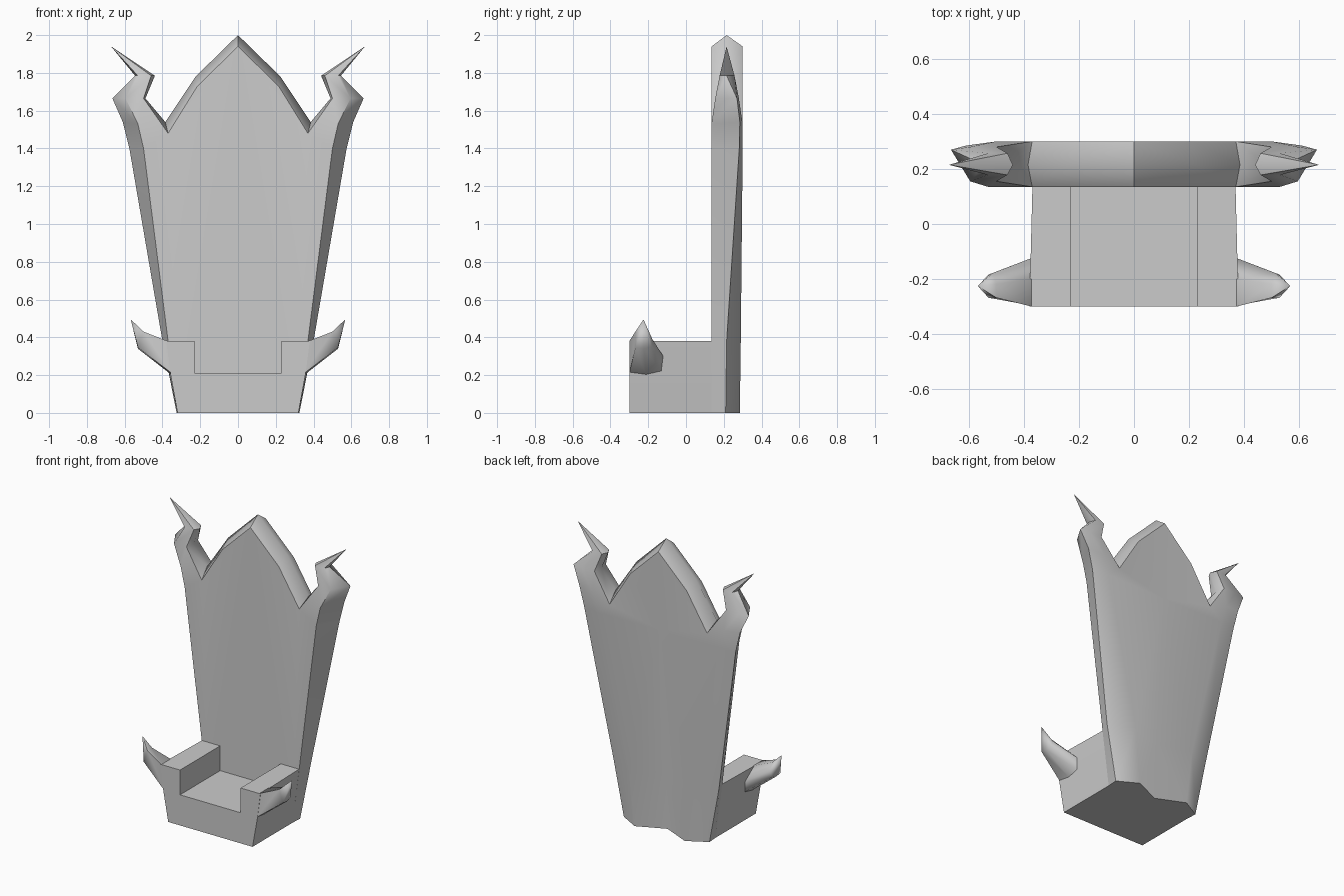
import bpy, bmesh, math
from mathutils import Vector

if "Cube" in bpy.data.objects:
    bpy.data.objects.remove(bpy.data.objects["Cube"])


def build(name, verts, faces, angle):
    """Make a half model (x >= 0), mirror it across x = 0 and shade it."""
    bm = bmesh.new()
    vs = [bm.verts.new(v) for v in verts]
    for f in faces:
        bm.faces.new([vs[i] for i in f])
    bmesh.ops.mirror(bm, geom=bm.verts[:] + bm.edges[:] + bm.faces[:],
                     axis='X', merge_dist=0.0005)
    bmesh.ops.remove_doubles(bm, verts=bm.verts[:], dist=0.0005)
    bmesh.ops.recalc_face_normals(bm, faces=bm.faces[:])
    me = bpy.data.meshes.new(name)
    bm.to_mesh(me)
    bm.free()
    ob = bpy.data.objects.new(name, me)
    bpy.context.collection.objects.link(ob)
    bpy.ops.object.select_all(action='DESELECT')
    ob.select_set(True)
    bpy.context.view_layer.objects.active = ob
    bpy.ops.object.shade_smooth_by_angle(angle=math.radians(angle))
    return ob


# Backrest: front, ridge and back outlines, from the bottom corner over the horn to the peak
front = [(.32, .135, 0), (.37, .135, .38), (.50, .135, 1.40), (.53, .135, 1.53),
         (.595, .155, 1.665), (.53, .178, 1.785), (.46, .178, 1.785),
         (.50, .155, 1.665), (.37, .135, 1.48), (.215, .135, 1.73), (0, .135, 1.94)]
ridge = [(.325, .21, 0), (.40, .215, .38), (.575, .282, 1.40), (.61, .285, 1.54),
         (.665, .27, 1.665), (.545, .215, 1.785), (.44, .215, 1.785),
         (.49, .215, 1.665), (.385, .215, 1.54), (.225, .215, 1.78), (0, .215, 2.0)]
# The back follows the front outline, except for its two lower pillars
back = [(.19, .285, 0), (.23, .29, .38), (.46, .30, 1.40), (.50, .30, 1.53)]
back += [(x, .435 - y, z) for x, y, z in front[4:]]
n = len(front)
F, R, B = range(n), range(n, 2 * n), range(2 * n, 3 * n)
extra = [(.672, .215, 1.94), (0, .20, 0), (0, .215, .38), (0, .29, 1.40), (0, .135, 0)]
tip, c0, c1, c2, fc = range(3 * n, 3 * n + 5)

faces = []
for i in range(n - 1):
    if i != 5:                              # open neck, closed by the horn
        for a, b in ((F, R), (R, B)):
            faces.append((a[i], a[i + 1], b[i + 1], b[i]))
neck = [F[5], R[5], B[5], B[6], R[6], F[6]]
faces += [(neck[i], neck[(i + 1) % 6], tip) for i in range(6)]
faces += [(fc, F[0], F[1], F[2], F[3], F[8], F[9], F[10]),      # front panel
          (B[0], B[1], c1, c0), (B[1], B[2], c2, c1),           # hollowed back
          (B[2], B[3], B[8], B[9], B[10], c2),
          (fc, F[0], R[0], B[0], c0)]                           # underside
for S in (F, B):
    faces += [(S[3], S[4], S[7], S[8]), (S[4], S[5], S[6], S[7])]
build("backrest", front + ridge + back + extra, faces, 60)

# Seat block with the two armrests
prof = [(0, 0), (.32, 0), (.358, .21), (.38, .38), (.23, .38), (.23, .21), (0, .21)]
m = len(prof)
verts = [(x, -.30, z) for x, z in prof]
verts += [(x * (.97 if x > .33 else 1), .15, z) for x, z in prof]
faces = [tuple(range(m)), tuple(range(m, 2 * m))]
faces += [(i, i + 1, m + i + 1, m + i) for i in range(m - 1)]
build("seat", verts, faces, 30)

# Armrest horns: root ring, bent middle ring, pointed tip
root = [(-.30, .38), (-.20, .38), (-.12, .30), (-.13, .22), (-.21, .20), (-.30, .21)]
k = len(root)
verts = []
for y, z in root:
    t = (z - .20) / .18
    verts.append((.35 + .022 * t, y, z))
for y, z in root:
    t = (z - .20) / .18
    verts.append((.53 - .03 * t, -.223 + (y + .21) * .5, .34 + .09 * t))
verts.append((.568, -.225, .495))
faces = [tuple(range(k))]
for i in range(k):
    j = (i + 1) % k
    faces += [(i, j, k + j, k + i), (k + i, k + j, 2 * k)]
build("armrest_horns", verts, faces, 75)
